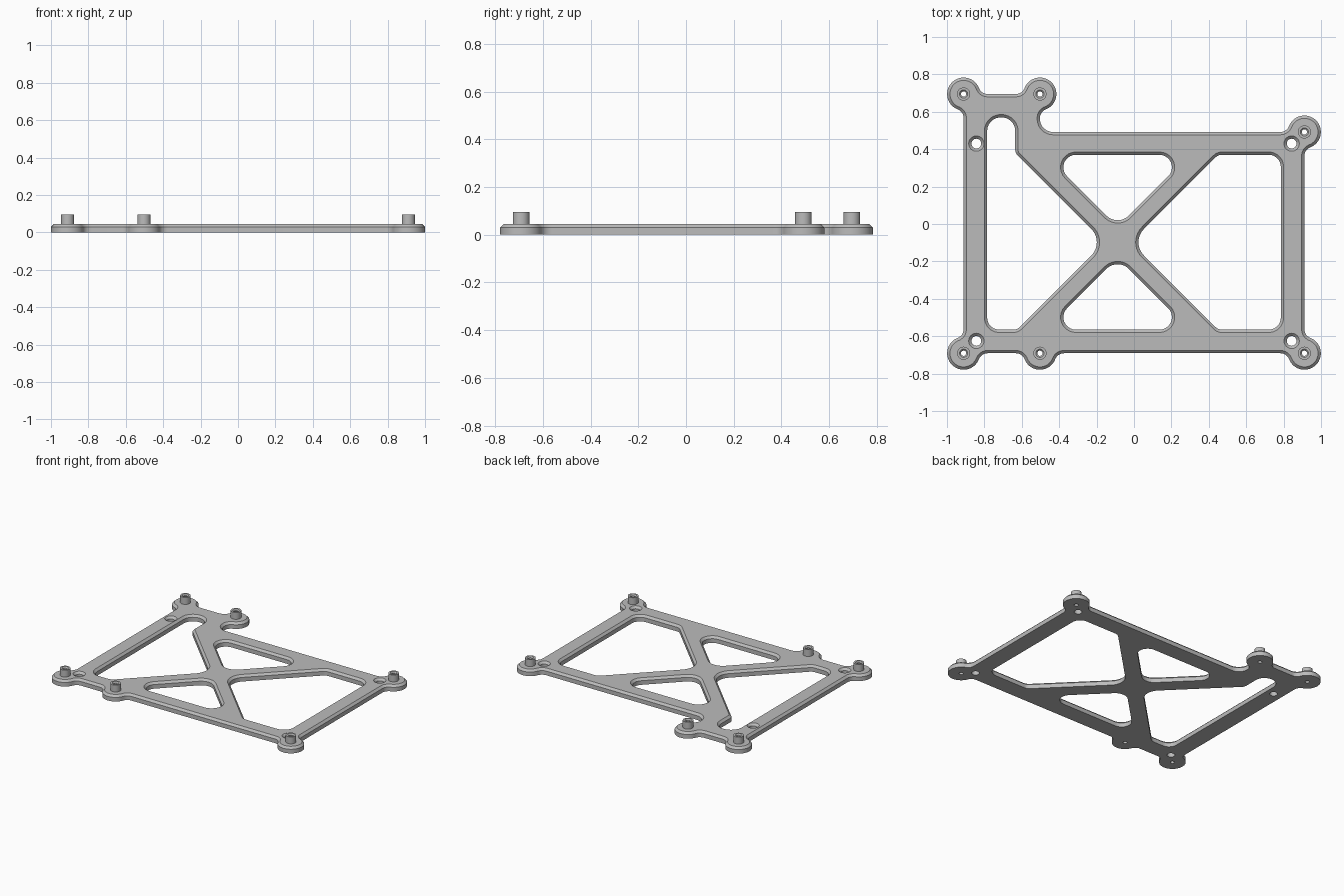
import bpy, bmesh, math
from mathutils import Vector, Matrix

if "Cube" in bpy.data.objects:
    bpy.data.objects.remove(bpy.data.objects["Cube"], do_unlink=True)

THICK, CHAMFER = 0.045, 0.015
BOSS_R, FILLET = 0.088, 0.05
BORE, PEG_R, PEG_TOP = 0.014, 0.035, 0.095
LEFT, RIGHT, MID, BACK, STEP, FRONT = -0.911, 0.911, -0.503, 0.695, 0.492, -0.691
STEPS = 10

grey = bpy.data.materials.new("plain grey")
grey.use_nodes = True
colour = (0.5, 0.5, 0.5, 1)
grey.diffuse_color = colour
grey.node_tree.nodes["Principled BSDF"].inputs["Base Color"].default_value = colour


def arc(centre, start, angle, n=STEPS):
    """Points from start, turned about centre by a signed angle."""
    arm = start - centre
    return [centre + Matrix.Rotation(angle * i / n, 2) @ arm for i in range(n + 1)]


def left_of(d):
    return Vector((-d.y, d.x))


def rounded(p, din, dout, r):
    turn = math.atan2(din.cross(dout), din.dot(dout))
    start = p - din * r * math.tan(abs(turn) / 2)
    return arc(start + left_of(din) * math.copysign(r, turn), start, turn)


def boss(p, din, dout):
    """Round lug on a corner, filleted into both straight edges."""
    d = math.sqrt(BOSS_R ** 2 + 2 * BOSS_R * FILLET)
    c1 = p - din * d - left_of(din) * FILLET
    c2 = p + dout * d - left_of(dout) * FILLET
    a = math.atan2(d, FILLET)
    s1, s2 = ((c - p).normalized() * BOSS_R for c in (c1, c2))
    sweep = math.atan2(s1.cross(s2), s1.dot(s2)) % math.tau
    return (arc(c1, p - din * d, -a) + arc(p, p + s1, sweep, 3 * STEPS)
            + arc(c2, p + s2, -a))


def loop(corners):
    """Closed path from (x, y, radius); radius None places a boss."""
    pts = [Vector(c[:2]) for c in corners]
    out = []
    for i, (p, c) in enumerate(zip(pts, corners)):
        din = (p - pts[i - 1]).normalized()
        dout = (pts[(i + 1) % len(pts)] - p).normalized()
        out += boss(p, din, dout) if c[2] is None else rounded(p, din, dout, c[2])
    return [p for i, p in enumerate(out) if (p - out[i - 1]).length > 1e-4]


def circle(x, y, r, n=32):
    c = Vector((x, y))
    return arc(c, c + Vector((r, 0)), math.tau, n)[:-1]


def offset(path, amount):
    """Shift a path to its left, into the material."""
    out = []
    for i, p in enumerate(path):
        a = (p - path[i - 1]).normalized()
        b = (path[(i + 1) % len(path)] - p).normalized()
        n = (left_of(a) + left_of(b)).normalized()
        out.append(p + n * amount / n.dot(left_of(a)))
    return out


def finish(bm, name):
    bmesh.ops.recalc_face_normals(bm, faces=bm.faces[:])
    mesh = bpy.data.meshes.new(name)
    bm.to_mesh(mesh)
    bm.free()
    obj = bpy.data.objects.new(name, mesh)
    bpy.context.collection.objects.link(obj)
    mesh.materials.append(grey)
    bpy.ops.object.select_all(action='DESELECT')
    obj.select_set(True)
    bpy.context.view_layer.objects.active = obj
    bpy.ops.object.shade_smooth_by_angle(angle=math.radians(30))
    return obj


def ring(bm, path, z):
    return [bm.verts.new((p.x, p.y, z)) for p in path]


def bridge(bm, a, b):
    for i in range(len(a)):
        bm.faces.new((a[i - 1], a[i], b[i], b[i - 1]))


def ring_edges(bm, verts):
    return [bm.edges.get((verts[i - 1], verts[i])) for i in range(len(verts))]


# Outer outline and large cut-outs
boss_spots = [(LEFT, FRONT), (MID, FRONT), (RIGHT, FRONT),
              (RIGHT, STEP), (MID, BACK), (LEFT, BACK)]
corners = [(x, y, None) for x, y in boss_spots]
corners.insert(4, (MID, STEP, 0.07))
outline = loop(corners)

CX, CY, HALF, SIDE = -0.0875, -0.0975, 0.4675, 0.785
top, low = CY + HALF, CY - HALF
right_window = [(CX + 0.07, CY, 0.1), (CX + 0.07 + HALF, low, 0.05), (SIDE, low, 0.065),
                (SIDE, top, 0.065), (CX + 0.07 + HALF, top, 0.05)]
left_window = [(CX - 0.07, CY, 0.1), (-0.635, CY + 0.4775, 0.04), (-0.635, 0.57, 0.073),
               (-SIDE, 0.57, 0.073), (-SIDE, low, 0.065), (CX - 0.07 - HALF, low, 0.05)]
GAP = 0.0825
windows = [left_window, right_window]
for s in (1, -1):
    tri = [(CX, CY + s * GAP, 0.085), (CX + HALF - GAP, CY + s * HALF, 0.067),
           (CX - HALF + GAP, CY + s * HALF, 0.067)]
    windows.append(tri[::s])

# Chamfered paths run with the material on their left
paths = [(outline, CHAMFER)]
paths += [(loop(w)[::-1], CHAMFER) for w in windows]
paths += [(circle(x, y, 0.026)[::-1], CHAMFER)
          for x in (-0.843, 0.843) for y in (0.43, -0.625)]
paths += [(circle(x, y, BORE)[::-1], 0) for x, y in boss_spots]

# Plate
bm = bmesh.new()
caps = ([], [])
for path, chamfer in paths:
    rings = [ring(bm, path, 0), ring(bm, path, THICK - CHAMFER),
             ring(bm, offset(path, chamfer), THICK)]
    bridge(bm, rings[0], rings[1])
    bridge(bm, rings[1], rings[2])
    caps[0].extend(ring_edges(bm, rings[0]))
    caps[1].extend(ring_edges(bm, rings[2]))
for edges, z in zip(caps, (-1, 1)):
    bmesh.ops.triangle_fill(bm, edges=edges, use_beauty=True, normal=(0, 0, z))
finish(bm, "mounting_plate")

# Hollow standoff pegs
profile = [(BORE, THICK), (PEG_R, THICK), (PEG_R, PEG_TOP),
           (BORE + 0.008, PEG_TOP), (BORE, PEG_TOP - 0.008)]
for i, (x, y) in enumerate(boss_spots):
    bm = bmesh.new()
    rings = [ring(bm, circle(x, y, r), z) for r, z in profile]
    for j in range(len(rings)):
        bridge(bm, rings[j - 1], rings[j])
    finish(bm, f"standoff_peg_{i + 1}")
